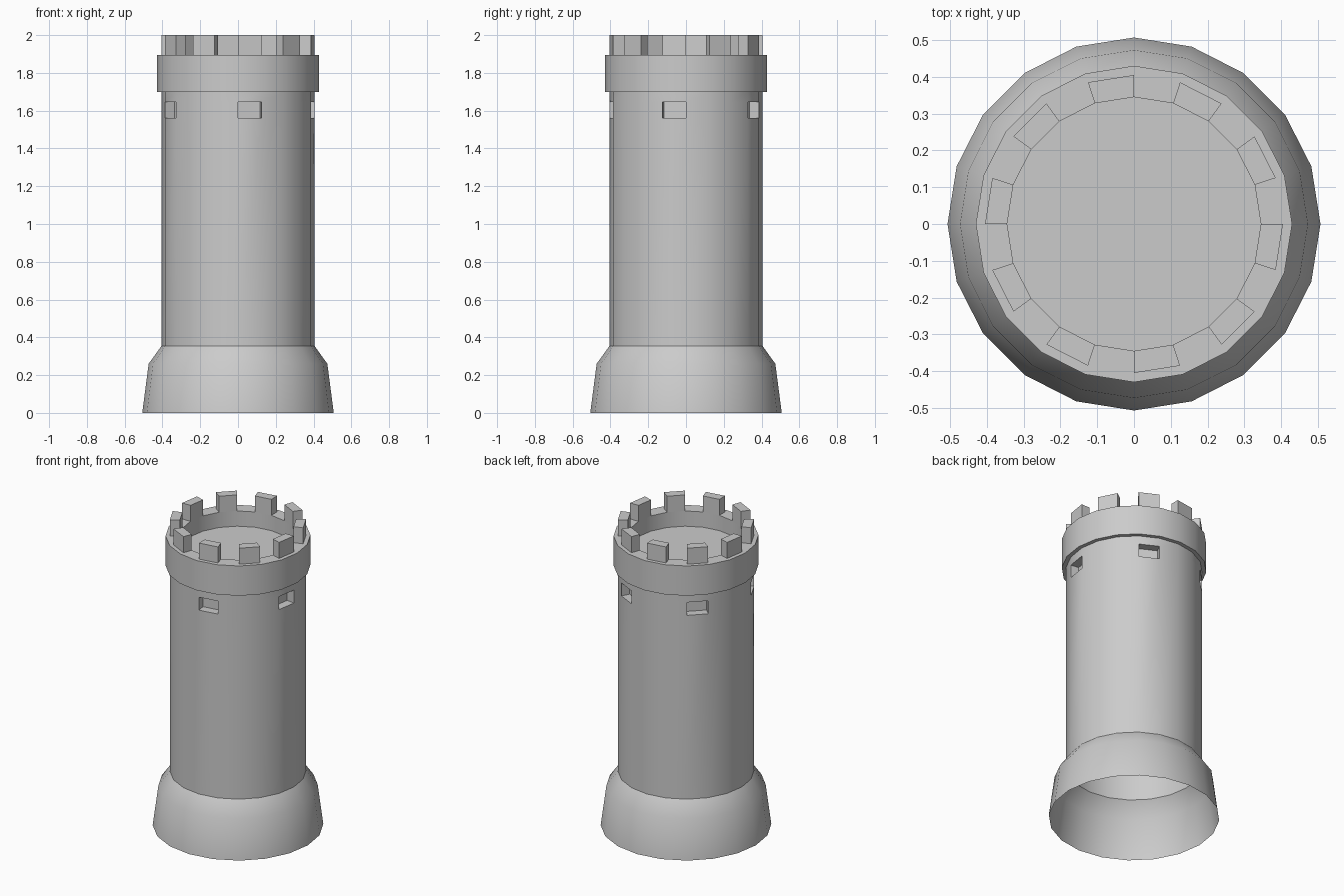
import bpy
import bmesh
from math import cos, sin, radians

cube = bpy.data.objects.get("Cube")
if cube:
    bpy.data.objects.remove(cube, do_unlink=True)

SIDES = 20
STEP = radians(360 / SIDES)

stone = bpy.data.materials.new("grey stone")
stone.use_nodes = True
colour = (0.6, 0.6, 0.6, 1)
stone.diffuse_color = colour
stone.node_tree.nodes["Principled BSDF"].inputs["Base Color"].default_value = colour


def point(bm, radius, k, z):
    return bm.verts.new((radius * cos(k * STEP), radius * sin(k * STEP), z))


def lathe(bm, profile):
    """Turn (radius, z) points into rings of quads; return rings and face rows."""
    rings = [[point(bm, r, k, z) for k in range(SIDES)] for r, z in profile]
    rows = []
    for low, high in zip(rings, rings[1:]):
        rows.append([bm.faces.new((low[k], low[(k + 1) % SIDES],
                                   high[(k + 1) % SIDES], high[k]))
                     for k in range(SIDES)])
    return rings, rows


def finish(bm, name):
    bm.normal_update()
    mesh = bpy.data.meshes.new(name)
    bm.to_mesh(mesh)
    bm.free()
    mesh.materials.append(stone)
    obj = bpy.data.objects.new(name, mesh)
    bpy.context.collection.objects.link(obj)
    bpy.ops.object.select_all(action='DESELECT')
    obj.select_set(True)
    bpy.context.view_layer.objects.active = obj
    bpy.ops.object.shade_smooth_by_angle(angle=radians(30))


# Flared hollow base, open underneath
bm = bmesh.new()
lathe(bm, [(0.507, 0), (0.473, 0.26), (0.405, 0.355)])
finish(bm, "base")

# Hollow shaft with five recessed windows
bm = bmesh.new()
rings, rows = lathe(bm, [(0.405, z) for z in (0.355, 1.56, 1.645, 1.70)])
bm.normal_update()
windows = [rows[1][k] for k in range(3, SIDES, 4)]
for face in bmesh.ops.extrude_discrete_faces(bm, faces=windows)["faces"]:
    face.normal_update()
    bmesh.ops.translate(bm, verts=face.verts, vec=face.normal * -0.055)
finish(bm, "shaft")

# Overhanging parapet with a sunken floor
bm = bmesh.new()
rings, rows = lathe(bm, [(0.405, 1.70), (0.43, 1.70), (0.43, 1.895),
                         (0.345, 1.895), (0.345, 1.795)])
bm.faces.new(rings[-1])
finish(bm, "parapet")

# Merlons on every second side
bm = bmesh.new()
for k in range(1, SIDES, 2):
    low, high = [[point(bm, r, j, z) for r, j in
                  ((0.345, k), (0.405, k), (0.405, k + 1), (0.345, k + 1))]
                 for z in (1.895, 2.0)]
    bm.faces.new(high)
    for i in range(4):
        j = (i + 1) % 4
        bm.faces.new((low[i], low[j], high[j], high[i]))
finish(bm, "merlons")
